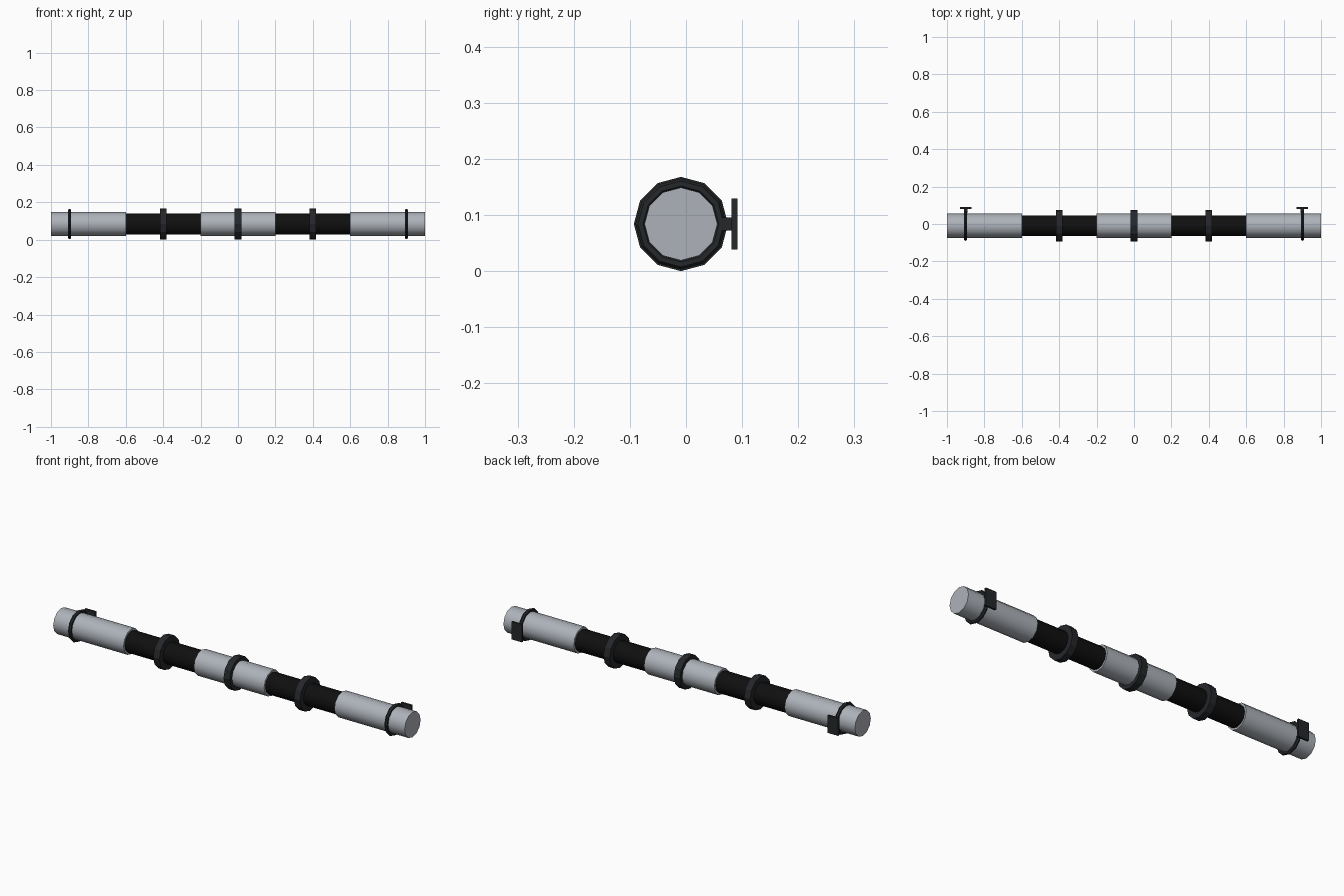
import bpy, bmesh, math
from mathutils import Matrix, Vector

if "Cube" in bpy.data.objects:
    bpy.data.objects.remove(bpy.data.objects["Cube"])

CY, CZ, SIDES = -0.009, 0.084, 12


def material(name, rgb):
    m = bpy.data.materials.new(name)
    m.diffuse_color = (*rgb, 1)
    m.use_nodes = True
    m.node_tree.nodes["Principled BSDF"].inputs["Base Color"].default_value = m.diffuse_color
    return m


steel = material("pale_steel", (0.42, 0.45, 0.49))
black = material("black_sleeve", (0.005, 0.005, 0.005))
dark = material("dark_fitting", (0.018, 0.02, 0.023))


def finish(bm, name, mat, smooth=False):
    bmesh.ops.recalc_face_normals(bm, faces=bm.faces)
    me = bpy.data.meshes.new(name)
    bm.to_mesh(me)
    bm.free()
    ob = bpy.data.objects.new(name, me)
    bpy.context.collection.objects.link(ob)
    me.materials.append(mat)
    if smooth:
        bpy.ops.object.select_all(action='DESELECT')
        ob.select_set(True)
        bpy.context.view_layer.objects.active = ob
        bpy.ops.object.shade_smooth_by_angle(angle=math.radians(40))
    return ob


def pipe(name, x0, x1, r, mat):
    bm = bmesh.new()
    mtx = Matrix.Translation(((x0 + x1) / 2, CY, CZ)) @ Matrix.Rotation(math.pi / 2, 4, 'Y')
    bmesh.ops.create_cone(bm, cap_ends=True, segments=SIDES, radius1=r, radius2=r,
                          depth=x1 - x0, matrix=mtx)
    return finish(bm, name, mat, True)


def ring(name, x, profile, mat):
    # sweep a closed (x offset, radius) profile around the pipe axis
    bm = bmesh.new()
    loops = []
    for i in range(SIDES):
        a = math.tau * i / SIDES
        loops.append([bm.verts.new((x + dx, CY + r * math.cos(a), CZ + r * math.sin(a)))
                      for dx, r in profile])
    n = len(profile)
    for i in range(SIDES):
        a, b = loops[i], loops[(i + 1) % SIDES]
        for j in range(n):
            k = (j + 1) % n
            bm.faces.new((a[j], a[k], b[k], b[j]))
    return finish(bm, name, mat)


def box(name, lo, hi, mat):
    bm = bmesh.new()
    lo, hi = Vector(lo), Vector(hi)
    bmesh.ops.create_cube(bm, size=1, matrix=Matrix.Translation((lo + hi) / 2)
                          @ Matrix.Diagonal((*(hi - lo), 1)))
    return finish(bm, name, mat)


# alternating pale pipes and thinner black sleeves
for i, (a, b) in enumerate([(-1, -0.6), (-0.2, 0.2), (0.6, 1)]):
    pipe(f"pale_pipe_{i + 1}", a, b, 0.065, steel)
for i, (a, b) in enumerate([(-0.6, -0.2), (0.2, 0.6)]):
    pipe(f"black_sleeve_{i + 1}", a, b, 0.055, black)

# wide collars
w = 0.0175
for i, x in enumerate((-0.4, 0, 0.4)):
    ri = 0.063 if x == 0 else 0.054
    ring(f"collar_{i + 1}", x, [(-w, ri), (w, ri), (w, 0.084), (-w, 0.084)], dark)

# thin round clamps with wall brackets at both ends
wire = [(0.009 * math.sin(math.tau * j / 6), 0.072 + 0.009 * math.cos(math.tau * j / 6))
        for j in range(6)]
for side, x in (("left", -0.9), ("right", 0.9)):
    ring(f"clamp_{side}", x, wire, dark)
    box(f"bracket_stem_{side}", (x - 0.01, 0.06, CZ - 0.012), (x + 0.01, 0.083, CZ + 0.012), dark)
    box(f"bracket_plate_{side}", (x - 0.03, 0.081, CZ - 0.045), (x + 0.03, 0.092, CZ + 0.045), dark)
